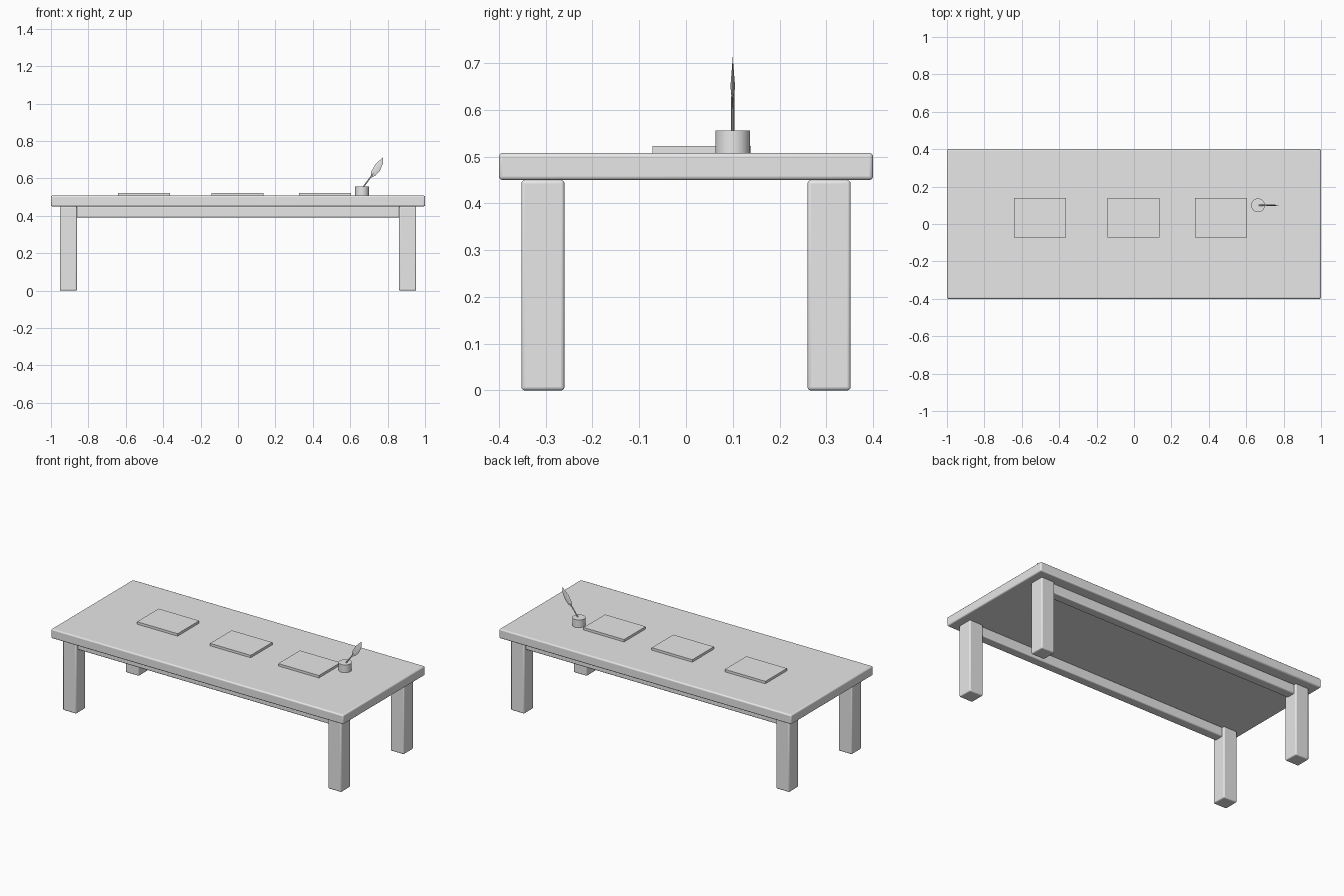
import bpy, bmesh, math
from mathutils import Vector

cube = bpy.data.objects.get("Cube")
if cube:
    bpy.data.objects.remove(cube, do_unlink=True)

GREY = (0.8, 0.8, 0.8, 1)
grey = bpy.data.materials.new("plain_grey")
grey.use_nodes = True
grey.diffuse_color = GREY
grey.node_tree.nodes["Principled BSDF"].inputs["Base Color"].default_value = GREY


def finish(name, bm, bevel=0, smooth=True):
    """Turn a bmesh into a named object with an optional rounded edge."""
    bmesh.ops.recalc_face_normals(bm, faces=bm.faces)
    mesh = bpy.data.meshes.new(name)
    bm.to_mesh(mesh)
    bm.free()
    mesh.materials.append(grey)
    obj = bpy.data.objects.new(name, mesh)
    bpy.context.collection.objects.link(obj)
    if bevel:
        mod = obj.modifiers.new("rounded_edges", 'BEVEL')
        mod.width = bevel
        mod.segments = 3
    if smooth:
        bpy.ops.object.select_all(action='DESELECT')
        obj.select_set(True)
        bpy.context.view_layer.objects.active = obj
        bpy.ops.object.shade_smooth_by_angle(angle=math.radians(35))
    return obj


def box(name, center, size, bevel=0):
    bm = bmesh.new()
    bmesh.ops.create_cube(bm, size=1)
    bmesh.ops.scale(bm, vec=size, verts=bm.verts)
    bmesh.ops.translate(bm, vec=center, verts=bm.verts)
    return finish(name, bm, bevel, smooth=bevel > 0)


def rod(name, start, end, r1, r2, sides):
    """Straight or tapered round bar between two points."""
    start, end = Vector(start), Vector(end)
    axis = end - start
    bm = bmesh.new()
    bmesh.ops.create_cone(bm, cap_ends=True, segments=sides,
                          radius1=r1, radius2=r2, depth=axis.length)
    turn = axis.to_track_quat('Z', 'Y').to_matrix()
    bmesh.ops.rotate(bm, matrix=turn, verts=bm.verts)
    bmesh.ops.translate(bm, vec=(start + end) / 2, verts=bm.verts)
    return finish(name, bm)


# Table top
box("table_top", (0, 0, 0.479), (2, 0.8, 0.058), 0.008)

# Legs, and the long rails joining them
for side_y, depth in ((-1, "front"), (1, "back")):
    for side_x, side in ((-1, "right"), (1, "left")):
        box(f"{depth}_{side}_leg", (0.907 * side_x, 0.306 * side_y, 0.225),
            (0.092, 0.092, 0.45), 0.007)
    box(f"{depth}_rail", (0, 0.306 * side_y, 0.421), (1.76, 0.058, 0.06), 0.006)

# Flat books lying on the top
for x, place in ((-0.502, "right"), (-0.002, "middle"), (0.465, "left")):
    box(f"{place}_book", (x, 0.034, 0.515), (0.278, 0.211, 0.016))

# Ink pot and quill shaft
rod("ink_pot", (0.663, 0.1, 0.506), (0.663, 0.1, 0.556), 0.037, 0.037, 32)
rod("quill_shaft", (0.663, 0.1, 0.545), (0.745, 0.1, 0.655), 0.004, 0.003, 8)

# Quill vane: a ridged leaf, flat across its thickness
outline = [(0.708, 0.602), (0.713, 0.638), (0.735, 0.675), (0.775, 0.713),
           (0.775, 0.68), (0.758, 0.64), (0.735, 0.615)]
bm = bmesh.new()
rim = [bm.verts.new((x, 0.1, z)) for x, z in outline]
for y in (0.095, 0.105):
    ridge = bm.verts.new((0.742, y, 0.65))
    for a, b in zip(rim, rim[1:] + rim[:1]):
        bm.faces.new((a, b, ridge))
finish("quill_vane", bm)
